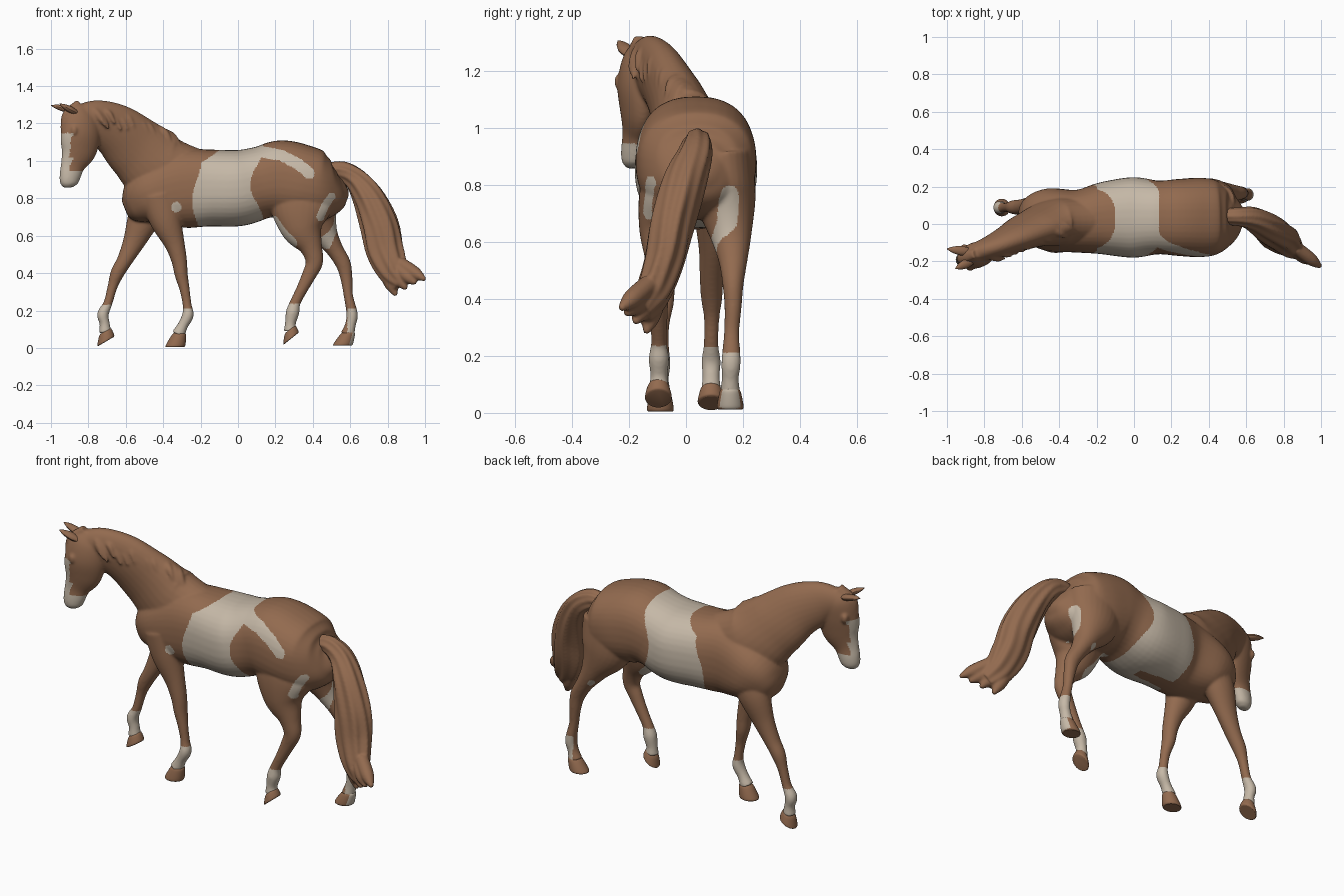
import bpy, math
from mathutils import Vector
from mathutils.geometry import intersect_point_line

cube = bpy.data.objects.get("Cube")
if cube:
    bpy.data.objects.remove(cube)


def material(name, rgb):
    mat = bpy.data.materials.new(name)
    mat.use_nodes = True
    mat.diffuse_color = (*rgb, 1)
    mat.node_tree.nodes["Principled BSDF"].inputs["Base Color"].default_value = (*rgb, 1)
    return mat


CHESTNUT = material("chestnut coat", (.29, .145, .078))
CREAM = material("cream markings", (.56, .48, .385))


def spline(rows, steps=6):
    """Catmull-Rom interpolation of any rows of numbers."""
    pts = [rows[0], *rows, rows[-1]]
    out = []
    for a, b, c, d in zip(pts, pts[1:], pts[2:], pts[3:]):
        for s in range(steps):
            t = s / steps
            out.append([q + .5 * t * (r - p + t * (2 * p - 5 * q + 4 * r - e + t * (3 * (q - r) + e - p)))
                        for p, q, r, e in zip(a, b, c, d)])
    return out + [list(rows[-1])]


def loft(name, rows, side=(0, 1, 0), axis=None, ripple=0, sides=28, boxy=1):
    """Skin elliptical rings; each row is x, y, z, half width, half depth."""
    rings = spline(rows)
    centres = [Vector(r[:3]) for r in rings]
    verts, faces = [], []
    for i, ring in enumerate(rings):
        ahead = centres[min(i + 1, len(rings) - 1)] - centres[max(i - 1, 0)]
        tangent = Vector(axis).normalized() if axis else ahead.normalized()
        across = Vector(side)
        across = (across - tangent * across.dot(tangent)).normalized()
        up = tangent.cross(across)
        for k in range(sides):
            a = math.tau * k / sides
            c, s = (math.copysign(abs(f) ** boxy, f) for f in (math.cos(a), math.sin(a)))
            swell = 1 + ripple * math.sin(9 * a + i * .12) + ripple * .6 * math.sin(5 * a - i * .2)
            verts.append(centres[i] + swell * (across * c * ring[3] + up * s * ring[4]))
    for i in range(len(rings) - 1):
        for k in range(sides):
            n = (k + 1) % sides
            faces.append((i * sides + k, i * sides + n, (i + 1) * sides + n, (i + 1) * sides + k))
    last = (len(rings) - 1) * sides
    faces += [tuple(reversed(range(sides))), tuple(range(last, last + sides))]
    mesh = bpy.data.meshes.new(name)
    mesh.from_pydata(verts, [], faces)
    obj = bpy.data.objects.new(name, mesh)
    bpy.context.collection.objects.link(obj)
    mesh.materials.append(CHESTNUT)
    return obj


def select(objs):
    bpy.ops.object.select_all(action='DESELECT')
    for o in objs:
        o.select_set(True)
    bpy.context.view_layer.objects.active = objs[0]


def fuse(objs, name, voxel, smoothing):
    """Merge overlapping parts into one soft skin."""
    select(objs)
    bpy.ops.object.join()
    obj = objs[0]
    obj.name = name
    remesh = obj.modifiers.new("skin", 'REMESH')
    remesh.mode, remesh.voxel_size = 'VOXEL', voxel
    smooth = obj.modifiers.new("soften", 'SMOOTH')
    smooth.factor, smooth.iterations = .5, smoothing
    for mod in ("skin", "soften"):
        bpy.ops.object.modifier_apply(modifier=mod)
    bpy.ops.object.shade_smooth()
    return obj


# Trunk, neck and head
parts = [loft("body", [
    (-.605, .03, .745, .05, .045), (-.57, .03, .76, .11, .095), (-.47, .025, .81, .165, .165),
    (-.30, .015, .85, .168, .21), (-.15, .03, .855, .197, .205), (0, .035, .855, .215, .204),
    (.13, .035, .885, .197, .193), (.23, .035, .90, .205, .21), (.35, .035, .88, .212, .203),
    (.44, .036, .86, .198, .185), (.51, .038, .86, .15, .145), (.55, .04, .87, .085, .09),
    (.57, .04, .88, .03, .04)], sides=40, boxy=.84)]
parts.append(loft("neck", [
    (-.20, .02, .93, .12, .13), (-.40, .01, .95, .13, .195), (-.535, -.025, 1.06, .10, .175),
    (-.65, -.075, 1.16, .08, .145), (-.765, -.125, 1.213, .064, .115), (-.86, -.16, 1.225, .053, .075)]))
FACE_SIDE = (-.3, .95, 0)
parts.append(loft("head", [
    (-.83, -.15, 1.30, .025, .035), (-.843, -.158, 1.24, .06, .088), (-.842, -.168, 1.15, .068, .108),
    (-.852, -.172, 1.06, .056, .10), (-.882, -.18, .98, .04, .068), (-.898, -.184, .92, .042, .058),
    (-.905, -.186, .88, .038, .048), (-.905, -.186, .858, .02, .026)], side=FACE_SIDE))

# Brows and forelock
for sign in (-1, 1):
    brow = Vector((-.892, -.18, 1.16)) + Vector(FACE_SIDE) * sign * .055
    parts.append(loft("brow", [(*(brow + Vector((0, 0, h))), w, w)
                               for h, w in ((.03, .006), (.015, .018), (-.01, .018), (-.03, .006))]))
parts.append(loft("forelock", [(-.85, -.16, 1.31, .025, .02), (-.92, -.18, 1.25, .03, .018),
                               (-.94, -.19, 1.17, .012, .01)]))

# Mane locks swept back along the near side of the crest
CREST = [(-.80, -.14, 1.305), (-.68, -.09, 1.29), (-.53, -.035, 1.24), (-.38, .005, 1.165)]
for i, (x, y, z) in enumerate(spline(CREST, 4)):
    fall = .02 * math.sin(i * 2.3)
    parts.append(loft("mane_lock", [(x - .03, y + .01, z - .014, .02, .016), (x + .02, y - .025, z - .028, .024, .018),
                                    (x + .06, y - .045, z - .07 - fall, .018, .016),
                                    (x + .09, y - .055, z - .12 - fall, .005, .006)], side=(1, 0, 0), sides=12))

# Legs
parts.append(loft("far_foreleg", [
    (-.44, .10, .82, .06, .11), (-.50, .10, .70, .07, .09), (-.555, .095, .57, .05, .06),
    (-.605, .09, .47, .042, .042), (-.645, .09, .40, .037, .037), (-.67, .09, .33, .027, .027),
    (-.695, .088, .24, .026, .024), (-.722, .088, .18, .034, .031), (-.713, .088, .13, .03, .027),
    (-.71, .088, .08, .036, .035)]))
parts.append(loft("near_foreleg", [
    (-.42, -.08, .82, .075, .11), (-.385, -.08, .68, .07, .085), (-.34, -.08, .56, .05, .055),
    (-.315, -.08, .47, .042, .042), (-.303, -.08, .39, .038, .035), (-.285, -.085, .31, .027, .027),
    (-.272, -.085, .23, .026, .024), (-.268, -.088, .175, .034, .031), (-.295, -.09, .12, .03, .028),
    (-.32, -.09, .07, .036, .037)]))
parts.append(loft("near_hindleg", [
    (.37, -.05, .9, .09, .16), (.34, -.065, .76, .10, .17), (.345, -.08, .64, .085, .118),
    (.39, -.09, .54, .055, .062), (.408, -.095, .46, .04, .047), (.38, -.095, .39, .033, .038),
    (.335, -.095, .3, .029, .03), (.305, -.095, .24, .028, .029), (.292, -.095, .19, .036, .036),
    (.28, -.095, .13, .03, .029), (.28, -.095, .09, .036, .036)]))
parts.append(loft("far_hindleg", [
    (.38, .125, .9, .11, .16), (.40, .14, .75, .105, .145), (.46, .158, .62, .072, .075),
    (.515, .165, .53, .05, .047), (.562, .165, .45, .037, .041), (.58, .165, .37, .03, .032),
    (.59, .16, .28, .027, .025), (.61, .158, .18, .034, .03), (.60, .155, .12, .03, .029),
    (.585, .155, .07, .036, .038)]))
horse = fuse(parts, "body_and_legs", .0065, 9)

# Ears
for name, base, tip in (("near_ear", (-.86, -.195, 1.255), (-.955, -.238, 1.305)),
                        ("far_ear", (-.87, -.15, 1.265), (-1, -.133, 1.297))):
    a, b = Vector(base), Vector(tip)
    ear = loft(name, [(*a.lerp(b, t), w, w * .7) for t, w in ((0, .018), (.4, .025), (.75, .017), (1, .002))], sides=16)
    select([ear])
    bpy.ops.object.shade_smooth_by_angle()

# Hooves; the far hind one has a cream heel
LEVEL = (0, 0, -1)
for name, top, sole, axis in (
        ("far_fore_hoof", (-.71, .088, .09), (-.706, .088, .034), (.5, 0, -.85)),
        ("near_fore_hoof", (-.312, -.09, .08), (-.337, -.09, .004), LEVEL),
        ("near_hind_hoof", (.278, -.097, .10), (.284, -.097, .049), (.6, 0, -.75)),
        ("far_hind_hoof", (.592, .155, .085), (.558, .155, .012), LEVEL)):
    a, b = Vector(top), Vector(sole)
    hoof = loft(name, [(*a.lerp(b, t), w, d) for t, w, d in
                       ((0, .03, .03), (.2, .038, .04), (.85, .047, .052), (1, .042, .048))], axis=axis)
    select([hoof])
    bpy.ops.object.shade_smooth_by_angle()
hoof.data.materials.append(CREAM)
for face in hoof.data.polygons:
    face.material_index = int(face.normal.x > .6)

# Tail with loose ends
hair = [loft("tail", [
    (.47, .04, .94, .04, .04), (.55, .04, .945, .048, .052), (.63, .03, .90, .062, .062),
    (.70, -.01, .80, .075, .083), (.755, -.05, .66, .075, .10), (.785, -.08, .52, .068, .10),
    (.83, -.12, .41, .058, .08), (.88, -.155, .35, .035, .05)], ripple=.06, sides=54)]
for start, end in (((.87, -.13, .45), (1, -.23, .365)), ((.86, -.14, .42), (.95, -.21, .345)),
                   ((.82, -.12, .42), (.90, -.18, .315)), ((.78, -.10, .42), (.845, -.14, .28))):
    a, b = Vector(start), Vector(end)
    hair.append(loft("tail_strand", [(*a.lerp(b, t), w, w) for t, w in ((0, .036), (.6, .034), (1, .01))], sides=12))
tail = fuse(hair, "tail", .007, 3)


def near_path(p, path, radius):
    for a, b in zip(path, path[1:]):
        a, b = Vector(a), Vector(b)
        t = min(1, max(0, intersect_point_line(p, a, b)[1]))
        if (p - a.lerp(b, t)).length < radius:
            return True
    return False


# Cream markings: saddle band, socks, blaze, hip stripe and small patches
def is_cream(p, n):
    x, y, z = p
    if z < .235:
        return z < .21 + .03 * (x > -.1) * (x < .5) + .02 * (x < -.5) and not (x > .5 and x < .585)
    if x < -.83 and z < 1.15:
        return z < .945 or n.dot(Vector((-.95, -.3, 0))) > .45 - .2 * (z < 1.02)
    front = -.22 + .025 * math.sin(z * 14) + max(0, z - .99) * 1.5
    back = .10 + .035 * math.cos((z - 1.07) * 16)
    belly_line = z < .69 and x < 0 and abs(y - .02) < .03 - x * .08
    if front < x < back and z > .6:
        return not belly_line
    flat = Vector((x, 0, z))
    if y < 0:
        return (near_path(flat, [(.12, 0, 1.05), (.23, 0, 1.03), (.32, 0, .985), (.38, 0, .935)], .03)
                or near_path(flat, [(-.33, 0, .755), (-.33, 0, .75)], .026)
                or near_path(flat, [(.19, 0, .68), (.24, 0, .61), (.29, 0, .56)], .027)
                or near_path(flat, [(.50, 0, .81), (.465, 0, .76), (.44, 0, .70)], .021))
    return (near_path(p, [(.53, .15, .765), (.51, .145, .67), (.465, .11, .56)], .036)
            or near_path(p, [(.445, .21, .56), (.45, .21, .55)], .02))


horse.data.materials.clear()
for mat in (CHESTNUT, CREAM):
    horse.data.materials.append(mat)
for face in horse.data.polygons:
    face.material_index = int(is_cream(face.center, face.normal))
tail.data.materials.clear()
tail.data.materials.append(CHESTNUT)
